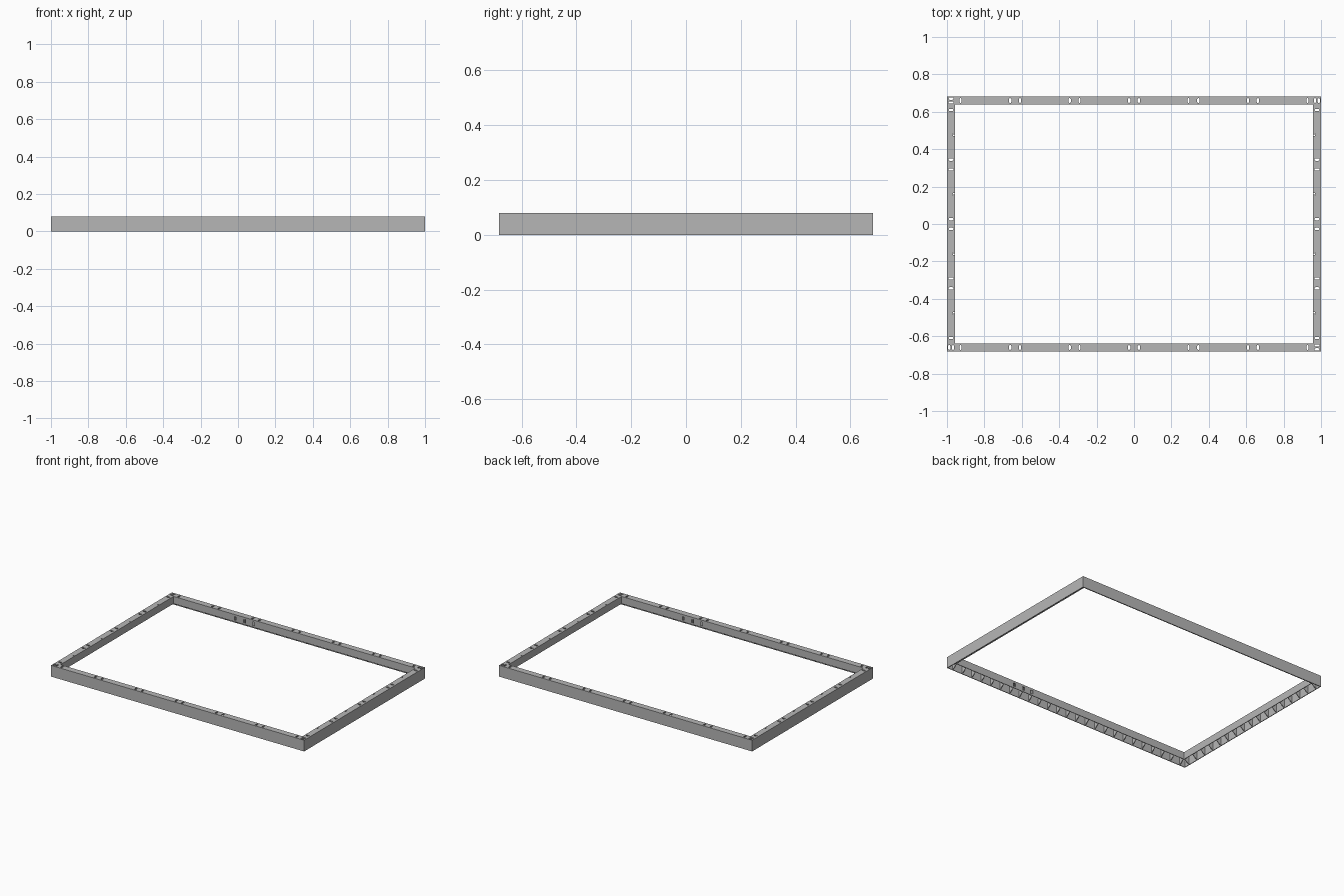
import bpy, bmesh, math
from mathutils import Matrix, Vector

if "Cube" in bpy.data.objects:
    bpy.data.objects.remove(bpy.data.objects["Cube"])

HX, HY, H = 1.0, 0.682, 0.08      # outer half sizes and height
W, T = 0.044, 0.005               # rail width, sheet thickness
LIP = 0.028                       # lower edge of the shorter inner wall
PITCH = 0.0795                    # rib spacing

grey = bpy.data.materials.new("light_grey_metal")
grey.diffuse_color = (0.47, 0.47, 0.47, 1)
grey.use_nodes = True
grey.node_tree.nodes["Principled BSDF"].inputs["Base Color"].default_value = grey.diffuse_color


def make(name, bm):
    bmesh.ops.recalc_face_normals(bm, faces=bm.faces[:])
    me = bpy.data.meshes.new(name)
    bm.to_mesh(me)
    bm.free()
    me.materials.append(grey)
    ob = bpy.data.objects.new(name, me)
    bpy.context.scene.collection.objects.link(ob)
    return ob


def ring(name, a, b, t, z0, z1):
    """Rectangular ring with outer half sizes a, b and thickness t."""
    bm = bmesh.new()
    loops = []
    for x, y, z in ((a, b, z0), (a, b, z1), (a - t, b - t, z1), (a - t, b - t, z0)):
        loops.append([bm.verts.new((sx * x, sy * y, z))
                      for sx, sy in ((-1, -1), (1, -1), (1, 1), (-1, 1))])
    for k in range(4):
        p, q = loops[k], loops[(k + 1) % 4]
        for i in range(4):
            j = (i + 1) % 4
            bm.faces.new((p[i], p[j], q[j], q[i]))
    return make(name, bm)


def prism(bm, pts, offset):
    """Extrude a closed outline along an offset."""
    face = bm.faces.new([bm.verts.new(p) for p in pts])
    out = bmesh.ops.extrude_face_region(bm, geom=[face])
    verts = [v for v in out["geom"] if isinstance(v, bmesh.types.BMVert)]
    bmesh.ops.translate(bm, verts=verts, vec=offset)


def slot(bm, x, y, along_y, length=0.026, width=0.012):
    """Rounded vertical slot cutter through the top plate."""
    r, s = width / 2, (length - width) / 2
    pts = []
    for i in range(12):
        a = math.pi * (i if i < 6 else i - 1) / 5
        if i < 6:
            u, v = r * math.cos(a), r * math.sin(a) + s
        else:
            u, v = r * math.cos(a), r * math.sin(a) - s
        pts.append((x + u, y + v, H - 0.02) if along_y else (x + v, y + u, H - 0.02))
    prism(bm, pts, Vector((0, 0, 0.04)))


def cut(ob, bm):
    cutter = make("slot_cutter", bm)
    cutter.hide_render = True
    mod = ob.modifiers.new("slots", 'BOOLEAN')
    mod.object, mod.solver = cutter, 'EXACT'
    bpy.context.view_layer.objects.active = ob
    bpy.ops.object.modifier_apply(modifier=mod.name)
    bpy.data.objects.remove(cutter)


# Sheet parts of the open-bottomed rails
top = ring("top_plate", HX, HY, W, H - T, H)
ring("outer_wall", HX, HY, T, 0, H - T)
inner = ring("inner_wall", HX - W + 0.004, HY - W + 0.004, 0.004, LIP, H - T)

# Slots in the top plate
bm = bmesh.new()
yc, xc = HY - W / 2, HX - W / 2
for s in (-1, 1):
    for k in range(-3, 4):                      # pairs along the long rails
        for d in (-0.026, 0.026):
            x = k * 4 * PITCH + d
            if abs(x) < 0.95:
                slot(bm, x, s * yc, True)
    for k in range(-2, 3):                      # pairs along the short rails
        for d in (-0.026, 0.026):
            y = k * 4 * PITCH + d
            if abs(y) < 0.63:
                slot(bm, s * xc, y, False)
    for d in (-0.01, 0.01):                     # pairs in the corners
        slot(bm, s * xc + d, s * yc, True)
        slot(bm, -s * xc, s * yc + d, False)
    for k in (-1.5, -0.5, 0.5, 1.5):            # small holes near the inner edge
        slot(bm, s * (HX - W + 0.008), k * 4 * PITCH, True, 0.016, 0.007)
cut(top, bm)

# Three cable openings in each long inner wall
bm = bmesh.new()
for s in (-1, 1):
    for x in (-0.47, -0.395, -0.325):
        c = Vector((s * x, s * (HY - W + 0.002), 0.052))
        bmesh.ops.create_cube(bm, size=1, matrix=Matrix.Translation(c)
                              @ Matrix.Diagonal((0.018, 0.02, 0.026, 1)))
cut(inner, bm)

# Cross ribs inside the rails, sloping from the outer wall up to the inner lip
bm = bmesh.new()
R = 0.004
section = ((T - 0.001, 0.001), (T - 0.001, H - T), (W - 0.003, H - T), (W - 0.003, LIP))
for s in (-1, 1):
    for k in range(-12, 13):
        x = k * PITCH - R / 2
        prism(bm, [(x, s * (HY - d), z) for d, z in section], Vector((R, 0, 0)))
    for k in range(-8, 9):
        y = k * PITCH - R / 2
        prism(bm, [(s * (HX - d), y, z) for d, z in section], Vector((0, R, 0)))
make("cross_ribs", bm)
